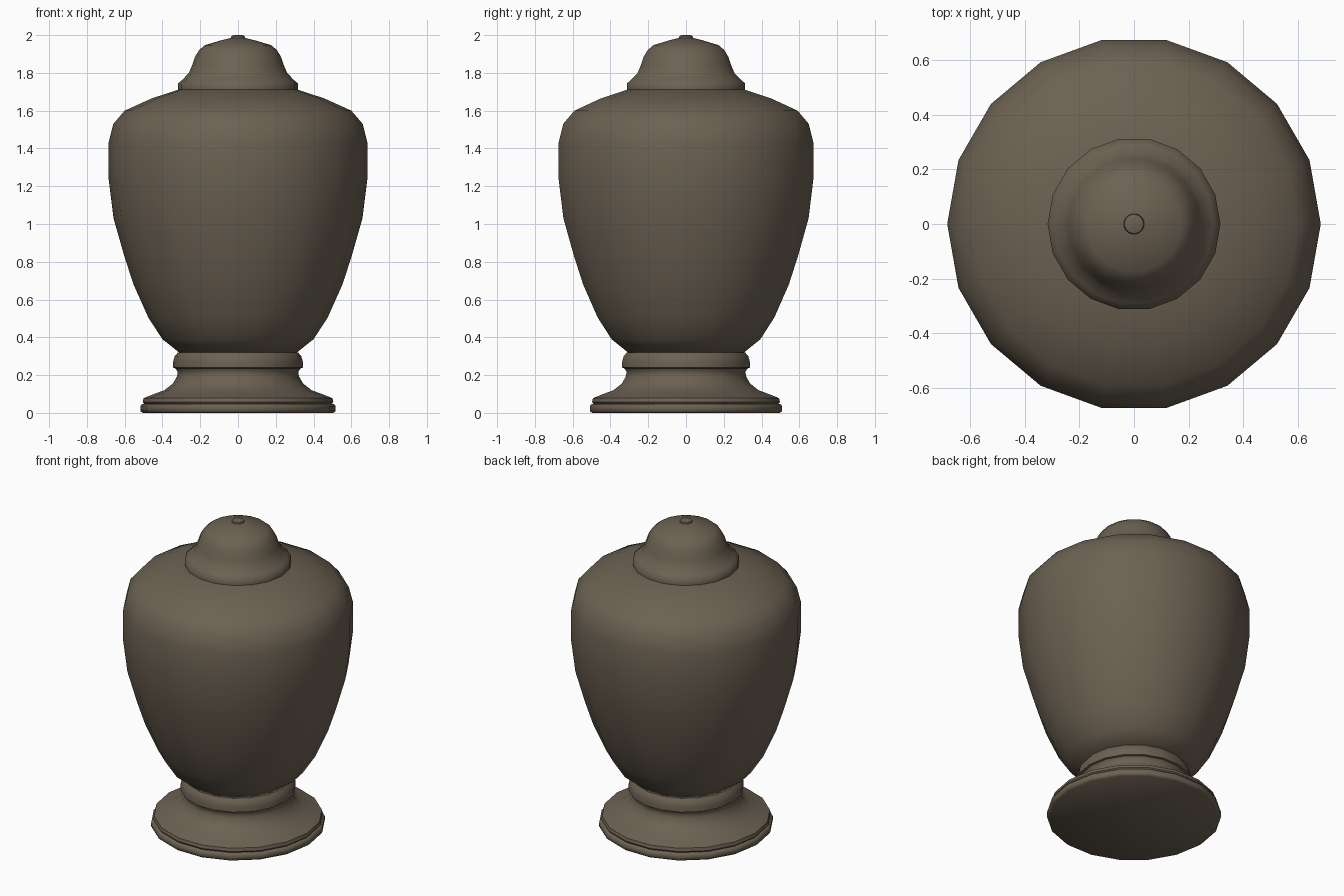
import bpy, bmesh, math

if "Cube" in bpy.data.objects:
    bpy.data.objects.remove(bpy.data.objects["Cube"])

SIDES = 18

stone = bpy.data.materials.new("dark taupe stone")
stone.diffuse_color = (0.150, 0.120, 0.085, 1)
stone.use_nodes = True
stone.node_tree.nodes["Principled BSDF"].inputs["Base Color"].default_value = stone.diffuse_color


def lathe(name, profile, angle=50):
    """Revolve (radius, height) points around z and cap both ends."""
    bm = bmesh.new()
    rings = []
    for r, z in profile:
        rings.append([bm.verts.new((r * math.cos(2 * math.pi * i / SIDES),
                                    r * math.sin(2 * math.pi * i / SIDES), z))
                      for i in range(SIDES)])
    for a, b in zip(rings, rings[1:]):
        for i in range(SIDES):
            j = (i + 1) % SIDES
            bm.faces.new((a[i], a[j], b[j], b[i]))
    bm.faces.new(rings[0][::-1])
    bm.faces.new(rings[-1])
    bmesh.ops.recalc_face_normals(bm, faces=bm.faces)
    mesh = bpy.data.meshes.new(name)
    bm.to_mesh(mesh)
    bm.free()
    mesh.materials.append(stone)
    ob = bpy.data.objects.new(name, mesh)
    bpy.context.collection.objects.link(ob)
    bpy.ops.object.select_all(action='DESELECT')
    ob.select_set(True)
    bpy.context.view_layer.objects.active = ob
    bpy.ops.object.shade_smooth_by_angle(angle=math.radians(angle))
    return ob


# Plinth ring and flared foot
lathe("plinth", [(0.505, 0), (0.517, 0.010), (0.517, 0.036), (0.505, 0.048)])
lathe("foot", [(0.497, 0.048), (0.505, 0.058), (0.500, 0.078), (0.450, 0.098),
               (0.390, 0.120), (0.345, 0.155), (0.322, 0.195), (0.320, 0.220),
               (0.332, 0.236)])

# Collar between foot and body
lathe("collar", [(0.332, 0.236), (0.343, 0.240), (0.343, 0.272), (0.335, 0.300),
                 (0.318, 0.320)])

# Urn body
lathe("body", [(0.312, 0.320), (0.400, 0.390), (0.475, 0.505), (0.553, 0.680),
               (0.602, 0.830), (0.659, 1.030), (0.685, 1.240), (0.685, 1.430),
               (0.660, 1.530), (0.600, 1.600), (0.457, 1.665), (0.310, 1.713)])

# Domed lid with a small knob
lathe("lid", [(0.317, 1.713), (0.317, 1.745), (0.293, 1.765), (0.260, 1.800),
              (0.243, 1.840), (0.228, 1.885), (0.205, 1.922), (0.175, 1.947),
              (0.087, 1.973), (0.035, 1.986)])
lathe("knob", [(0.033, 1.978), (0.038, 1.987), (0.035, 1.996), (0.022, 2.000)])
